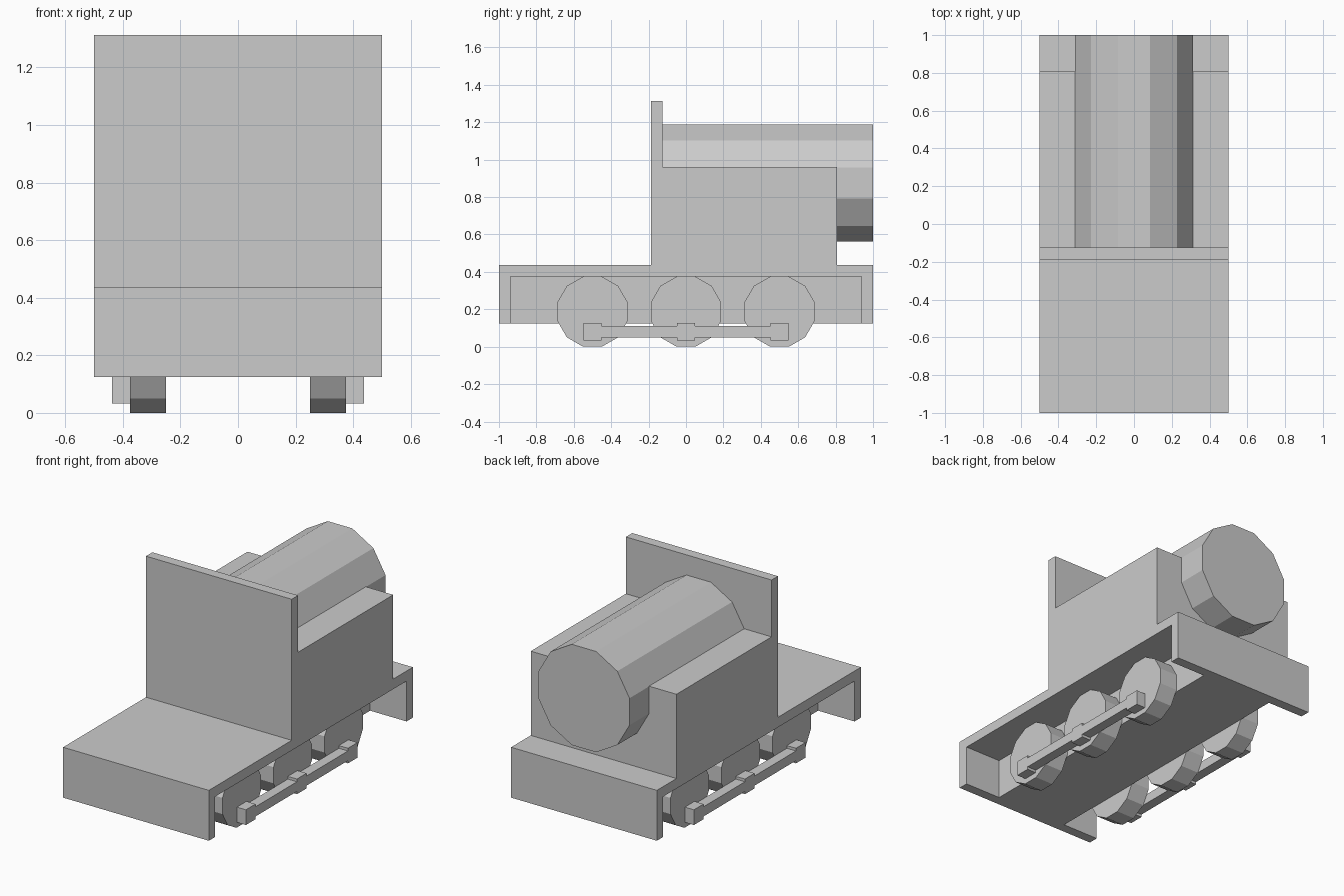
import bpy, bmesh
from math import pi, cos, sin

if "Cube" in bpy.data.objects:
    bpy.data.objects.remove(bpy.data.objects["Cube"])


def prism(name, profile, lo, hi, axis='X'):
    """Extrude a 2D profile from lo to hi; profile is (y, z) for X, (x, z) for Y."""
    bm = bmesh.new()

    def place(p, d):
        return (d, p[0], p[1]) if axis == 'X' else (p[0], d, p[1])
    face = bm.faces.new([bm.verts.new(place(p, lo)) for p in profile])
    ext = bmesh.ops.extrude_face_region(bm, geom=[face])
    moved = [v for v in ext['geom'] if isinstance(v, bmesh.types.BMVert)]
    step = (hi - lo, 0, 0) if axis == 'X' else (0, hi - lo, 0)
    bmesh.ops.translate(bm, verts=moved, vec=step)
    bmesh.ops.recalc_face_normals(bm, faces=bm.faces)
    mesh = bpy.data.meshes.new(name)
    bm.to_mesh(mesh)
    bm.free()
    obj = bpy.data.objects.new(name, mesh)
    bpy.context.collection.objects.link(obj)
    return obj


def ring(cx, cz, apothem, n=12):
    """Twelve-sided outline with flats at top, bottom and sides."""
    r = apothem / cos(pi / n)
    return [(cx + r * cos((i + 0.5) * 2 * pi / n),
             cz + r * sin((i + 0.5) * 2 * pi / n)) for i in range(n)]


def mirror_x(obj):
    obj.modifiers.new("mirror", 'MIRROR').use_axis = (True, False, False)


# Deck with a buffer beam hanging at each end
E, I = 1.0, 0.9375
prism("chassis", [(-E, 0.125), (-E, 0.4375), (E, 0.4375), (E, 0.125),
                  (I, 0.125), (I, 0.375), (-I, 0.375), (-I, 0.125)], -0.5, 0.5)

# Central frame between the wheels
prism("under_frame", [(-I, 0.125), (-I, 0.375), (I, 0.375), (I, 0.125)], -0.25, 0.25)

# Side tanks with the tall cab wall behind them
prism("tank_and_cab_wall", [(-0.1875, 0.4375), (-0.1875, 1.3125), (-0.125, 1.3125),
                            (-0.125, 0.96), (0.8075, 0.96), (0.8075, 0.4375)], -0.5, 0.5)

# Boiler
prism("boiler", ring(0, 0.875, 0.3125), -0.125, 1.0, 'Y')

# Wheels, three a side
for label, y in (("front", -0.5), ("middle", 0.0), ("rear", 0.5)):
    mirror_x(prism(label + "_wheels", ring(y, 0.1875, 0.1875), 0.25, 0.375))

# Coupling rods with a thicker boss at each wheel
z0, h_boss, h_bar, w = 0.08, 0.047, 0.03, 0.047
upper = []
for y in (-0.5, 0.0, 0.5):
    a, b = y - w, y + w
    if y > -0.5:
        upper.append((a, h_bar))
    upper += [(a, h_boss), (b, h_boss)]
    if y < 0.5:
        upper.append((b, h_bar))
rod = [(y, z0 + h) for y, h in upper] + [(y, z0 - h) for y, h in reversed(upper)]
mirror_x(prism("coupling_rods", rod, 0.375, 0.4375))
